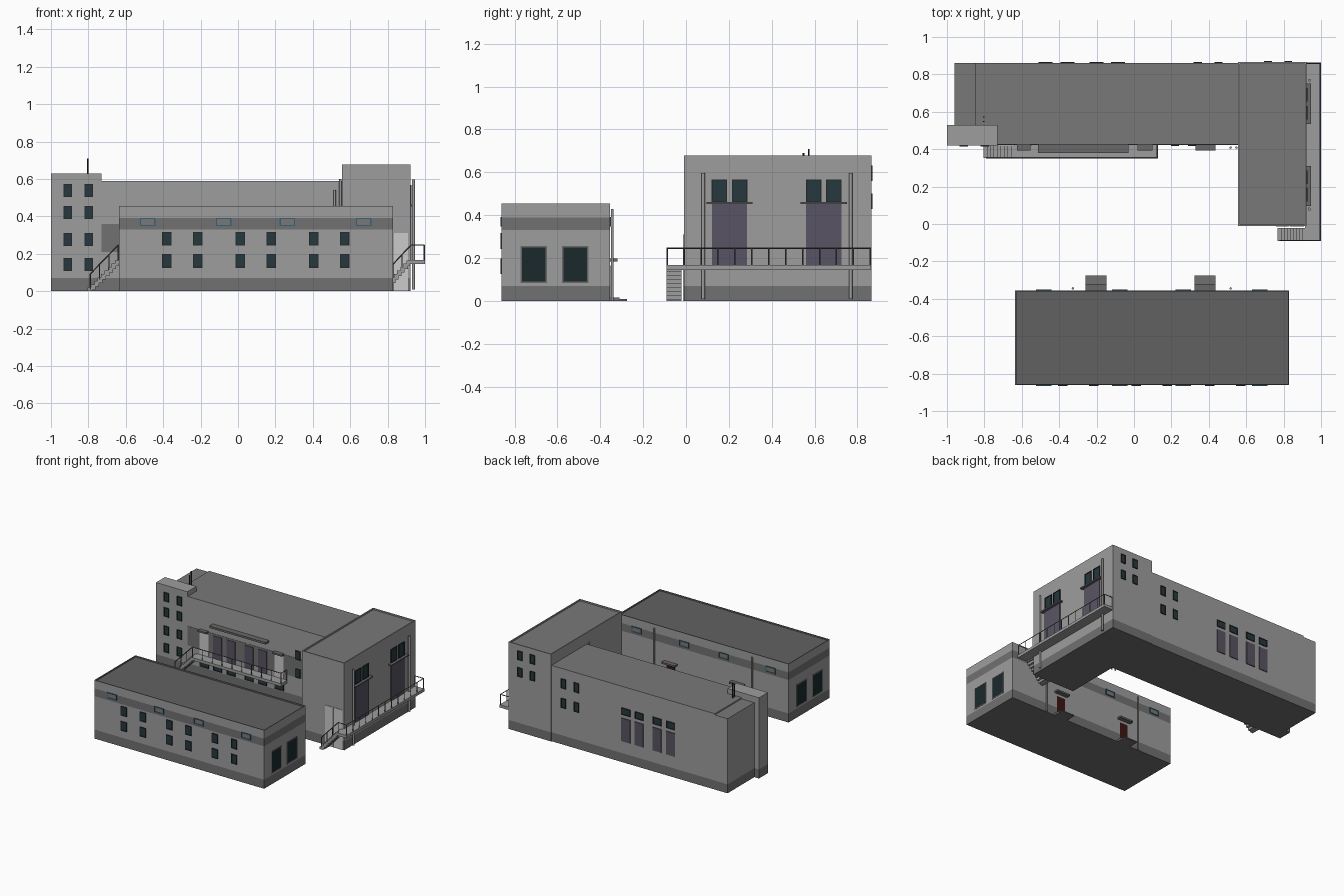
import bpy, bmesh
from mathutils import Vector

if "Cube" in bpy.data.objects:
    bpy.data.objects.remove(bpy.data.objects["Cube"])

COL = {"wall": (.34, .34, .34, 1), "dark": (.165, .165, .165, 1), "roof": (.19, .19, .19, 1),
       "dark_roof": (.12, .12, .12, 1), "pale": (.52, .52, .52, 1), "glass": (.019, .04, .047, 1),
       "dark_glass": (.011, .022, .025, 1), "frame": (.02, .022, .024, 1), "purple": (.1, .088, .125, 1),
       "blue": (.035, .115, .18, 1), "red": (.045, .008, .006, 1), "metal": (.14, .14, .14, 1)}
MATS = {}
for n, c in COL.items():
    MATS[n] = bpy.data.materials.new(n)
    MATS[n].diffuse_color = c


def finish(name, bm, mats):
    bmesh.ops.recalc_face_normals(bm, faces=bm.faces[:])
    me = bpy.data.meshes.new(name)
    bm.to_mesh(me)
    bm.free()
    ob = bpy.data.objects.new(name, me)
    bpy.context.collection.objects.link(ob)
    for m in mats:
        me.materials.append(MATS[m])
    return ob


def boxes(name, lst, mat):
    """One object made of axis-aligned boxes (x0,x1,y0,y1,z0,z1)."""
    bm = bmesh.new()
    for x0, x1, y0, y1, z0, z1 in lst:
        vs = bmesh.ops.create_cube(bm, size=1)["verts"]
        for v in vs:
            v.co = (x1 if v.co.x > 0 else x0, y1 if v.co.y > 0 else y0, z1 if v.co.z > 0 else z0)
    return finish(name, bm, [mat])


def rods(name, segs, r, mat="metal", sides=4):
    """Straight bars between pairs of points; round ones are shaded smooth."""
    bm = bmesh.new()
    for p, q in segs:
        p, q = Vector(p), Vector(q)
        d = q - p
        vs = bmesh.ops.create_cone(bm, cap_ends=True, segments=sides, radius1=r, radius2=r, depth=d.length)["verts"]
        rot = Vector((0, 0, 1)).rotation_difference(d).to_matrix()
        for v in vs:
            v.co = rot @ v.co + (p + q) / 2
    if sides > 6:
        for f in bm.faces:
            f.smooth = len(f.verts) == 4
        for e in bm.edges:
            e.smooth = all(f.smooth for f in e.link_faces)
    return finish(name, bm, [mat])


def block(name, x0, x1, y0, y1, levels, mats, rim=0, roof="roof", rim_mat=0):
    """Building body with horizontal colour bands and an optional parapet rim."""
    bm = bmesh.new()
    rings = [[bm.verts.new((x, y, z)) for x, y in ((x0, y0), (x1, y0), (x1, y1), (x0, y1))] for z in levels]
    for k in range(len(levels) - 1):
        for i in range(4):
            j = (i + 1) % 4
            f = bm.faces.new((rings[k][i], rings[k][j], rings[k + 1][j], rings[k + 1][i]))
            f.material_index = k
    bm.faces.new(rings[0][::-1])
    top = bm.faces.new(rings[-1])
    top.material_index = rim_mat
    bm.normal_update()
    if rim:
        bmesh.ops.inset_region(bm, faces=[top], thickness=rim)
        ext = bmesh.ops.extrude_face_region(bm, geom=[top])["geom"]
        new = [g for g in ext if isinstance(g, bmesh.types.BMFace)][0]
        bmesh.ops.translate(bm, verts=new.verts[:], vec=(0, 0, -.01))
        if top.is_valid:
            bmesh.ops.delete(bm, geom=[top], context="FACES_ONLY")
        top = new
    top.material_index = len(mats)
    return finish(name, bm, mats + [roof])


def on_wall(axis, w, s, u0, u1, z0, z1, t):
    """Box of thickness t lying on the wall at axis=w, facing direction s."""
    a, b = sorted((w - s * .002, w + s * t))
    return (a, b, u0, u1, z0, z1) if axis == "x" else (u0, u1, a, b, z0, z1)


def windows(name, axis, w, s, rects, f=.006, glass="glass", frame="frame", t=.006):
    bars, panes = [], []
    for u0, u1, z0, z1 in rects:
        panes.append(on_wall(axis, w, s, u0 + f, u1 - f, z0 + f, z1 - f, t / 2))
        for r in ((u0, u0 + f, z0, z1), (u1 - f, u1, z0, z1), (u0 + f, u1 - f, z0, z0 + f), (u0 + f, u1 - f, z1 - f, z1)):
            bars.append(on_wall(axis, w, s, *r, t))
    boxes(name + "_frames", bars, frame)
    boxes(name + "_panes", panes, glass)


def panels(name, axis, w, s, rects, mat, t=.004):
    boxes(name, [on_wall(axis, w, s, *r, t) for r in rects], mat)


def grid(us, zs, w, h):
    return [(u - w / 2, u + w / 2, z, z + h) for u in us for z in zs]


def railing(name, p, q, n, h=.082):
    p, q, up = Vector(p), Vector(q), Vector((0, 0, h))
    segs = [(p + up, q + up)]
    segs += [(p.lerp(q, i / n), p.lerp(q, i / n) + up) for i in range(n + 1)]
    rods(name, segs, .0035)


def stairs(name, x0, x1, y0, y1, top, n):
    d, h = (x1 - x0) / n, top / n
    boxes(name, [(x0 + i * d, x1 if i == n - 1 else x0 + (i + 1.4) * d, y0, y1,
                  max(0, (i - .6) * h), (i + 1) * h) for i in range(n)], "wall")


# ---- front building
block("front_building", -.635, .828, -.86, -.355, [0, .07, .33, .39, .455], ["dark", "wall", "dark", "wall"], .008, "dark_roof")
windows("front_building_windows", "y", -.86, -1, grid([-.38, -.215, .012, .177, .405, .57], [.125, .243], .05, .073))
for side, w, s in (("front", -.86, -1), ("rear", -.355, 1)):
    vents = grid([-.483, -.077, .264, .672], [.347], .082, .044)
    windows(side + "_band_windows", "y", w, s, vents, .006, "roof", "blue")
for side, w, s in (("right", .828, 1), ("left", -.635, -1)):
    windows(side + "_end_windows", "x", w, s, grid([-.71, -.517], [.083], .125, .173), .007, "dark_glass", "metal", .002)
doors = [-.203, .38]
panels("rear_doors", "y", -.355, 1, grid(doors, [.01], .07, .155), "red", .002)
boxes("rear_door_canopies", [(x - .057, x + .057, -.356, -.32, .185, .198) for x in doors], "metal")
boxes("rear_door_stoops", [(x - .057, x + .057, -.356, -.31 + k * .035, 0, .016 - k * .008) for x in doors for k in (0, 1)], "dark")
rods("rear_drainpipes", [((x, -.344, 0), (x, -.344, .43)) for x in (-.327, .517)], .006, "wall", 12)

# ---- long rear building, its lower end and the stair tower
block("main_hall", -.85, .56, .424, .86, [0, .07, .21, .36, .59], ["dark", "wall", "wall", "wall"])
block("hall_left_end", -.96, -.85, .52, .86, [0, .07, .58], ["dark", "wall"])
block("stair_tower", -1, -.73, .42, .53, [0, .07, .628], ["dark", "wall"], roof="wall")
panels("hall_dark_band", "y", .424, -1, [(-.73, .56, .21, .36)], "dark", .002)
windows("tower_windows", "y", .42, -1, grid([-.91, -.798], [.107, .242, .385, .503], .045, .07))
rods("roof_antennas", [((-.803, .572, .58), (-.803, .572, .71)), ((-.803, .548, .58), (-.803, .548, .69))], .004, "frame", 6)
bays = [-.472, -.355, -.2, -.085]
panels("hall_front_doors", "y", .424, -1, grid(bays, [.17], .075, .175), "purple", .006)
panels("hall_side_doors", "y", .424, -1, grid([-.585, .06], [.17], .075, .175), "pale", .006)
windows("under_platform_windows", "y", .424, -1, grid([-.585] + bays + [.06], [.075], .075, .05))
windows("hall_front_windows", "y", .424, -1, grid([.22, .31], [.21, .35], .042, .07))
panels("hall_ground_door", "y", .424, -1, [(.35, .42, .01, .16)], "red", .005)
boxes("hall_canopies", [(-.513, -.03, .38, .425, .42, .435), (-.625, -.553, .393, .425, .355, .367),
                        (.02, .1, .393, .425, .355, .367), (.33, .437, .393, .425, .18, .195)], "metal")
panels("hall_back_doors", "y", .86, 1, grid(bays, [.165], .075, .18), "purple", .006)
windows("hall_back_transoms", "y", .86, 1, grid(bays, [.37], .075, .055))
windows("hall_back_windows", "y", .86, 1, grid([.34, .452], [.285, .437], .045, .075))
rods("hall_drainpipes", [((.517, .408, 0), (.517, .408, .54)), ((.547, .408, 0), (.547, .408, .6))], .006, "wall", 12)

# ---- front platform with stairs
boxes("hall_platform", [(-.64, .127, .35, .425, .145, .167)], "wall")
stairs("hall_stairs", -.805, -.64, .352, .42, .165, 9)
railing("hall_railing", (-.64, .354, .165), (.123, .354, .165), 9)
railing("hall_railing_end", (.123, .354, .165), (.123, .42, .165), 1)
railing("hall_stair_railing", (-.79, .354, .01), (-.64, .354, .165), 3)

# ---- tall annex on the right
block("annex", .557, .922, -.01, .865, [0, .07, .678], ["dark", "wall"], .012, rim_mat=1)
panels("annex_front_gate", "y", -.01, -1, [(.76, .83, 0, .31), (.834, .908, 0, .31)], "pale")
windows("annex_back_windows", "y", .865, 1, grid([.717, .825], [.43, .56], .042, .072))
panels("annex_gates", "x", .922, 1, grid([.203, .643], [.167], .165, .288), "purple", .006)
windows("annex_windows", "x", .922, 1, grid([.156, .25, .596, .69], [.46], .072, .107))
boxes("annex_ledges", [(.92, .947, y - .108, y + .108, .452, .462) for y in (.203, .643)], "metal")
rods("annex_columns", [((.938, y, .01), (.938, y, .598)) for y in (.08, .768)], .008, "wall", 12)

# ---- annex walkway with stairs
boxes("annex_walkway", [(.915, 1, -.092, .863, .145, .167)], "wall")
stairs("annex_stairs", .768, .918, -.092, -.022, .165, 9)
railing("annex_railing", (.996, -.088, .165), (.996, .86, .165), 12)
railing("annex_railing_back", (.922, .86, .165), (.996, .86, .165), 1)
railing("annex_railing_front", (.925, -.088, .165), (.996, -.088, .165), 1)
railing("annex_stair_railing", (.78, -.088, .01), (.925, -.088, .165), 3)

for m in bpy.data.materials:
    if m.users and not m.is_grease_pencil:
        m.use_nodes = True
        m.node_tree.nodes["Principled BSDF"].inputs["Base Color"].default_value = m.diffuse_color
